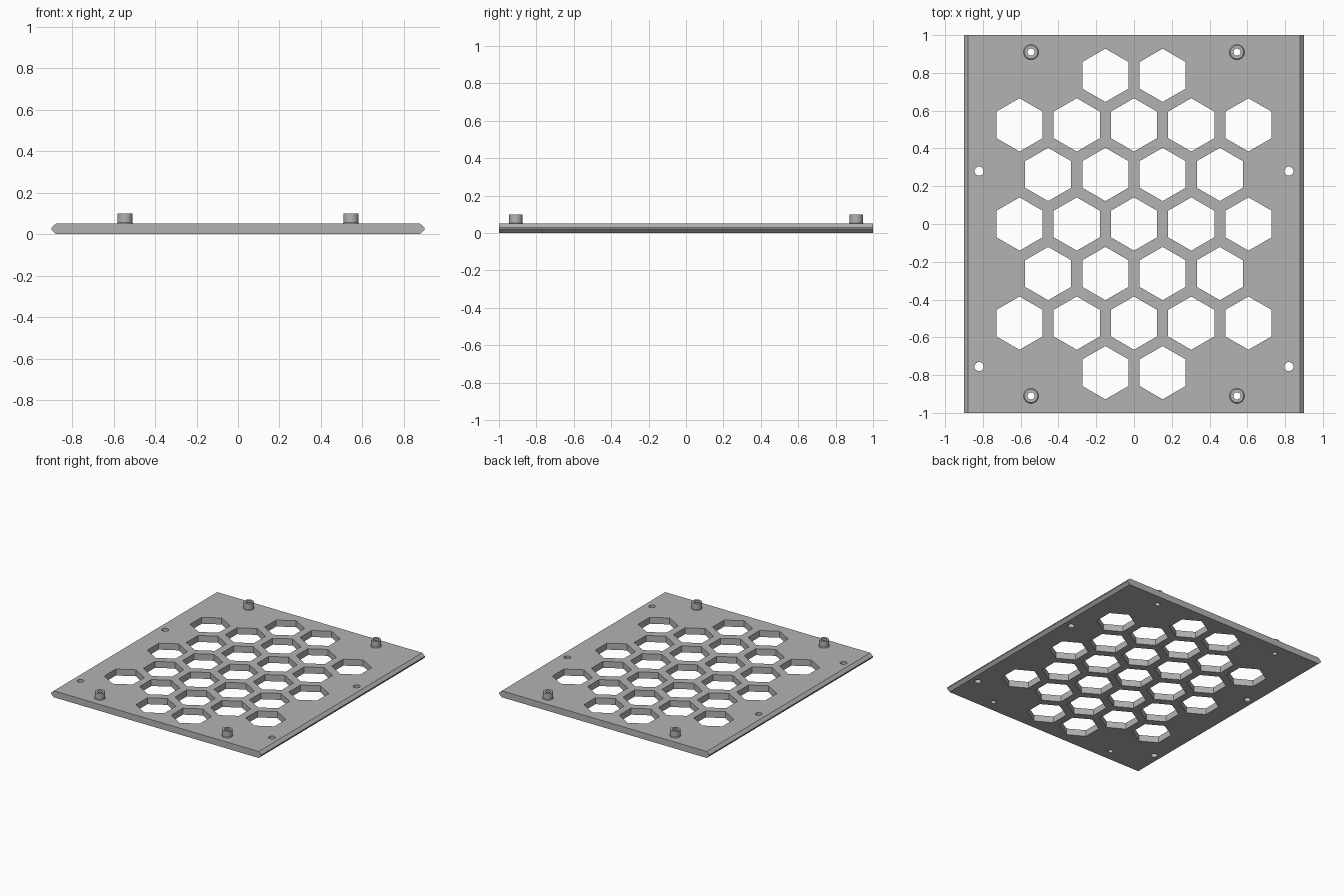
import bpy, bmesh
from math import pi, cos, sin

old = bpy.data.objects.get("Cube")
if old:
    bpy.data.objects.remove(old)

THICK = 0.05
PITCH = 0.303                 # spacing of the hexagons
ROW = PITCH * 0.866
HEX_R = 0.141

grey = bpy.data.materials.new("light_grey")
grey.use_nodes = True
COLOUR = (0.45, 0.45, 0.45, 1)
grey.diffuse_color = COLOUR
grey.node_tree.nodes["Principled BSDF"].inputs["Base Color"].default_value = COLOUR


def make_object(name, bm):
    bmesh.ops.recalc_face_normals(bm, faces=bm.faces)
    mesh = bpy.data.meshes.new(name)
    bm.to_mesh(mesh)
    bm.free()
    mesh.materials.append(grey)
    obj = bpy.data.objects.new(name, mesh)
    bpy.context.collection.objects.link(obj)
    return obj


def add_prism(bm, x, y, radius, sides, turn=0.0):
    """Upright prism that reaches through the whole plate."""
    ring = [bm.verts.new((x + radius * cos(turn + 2 * pi * i / sides),
                          y + radius * sin(turn + 2 * pi * i / sides), -0.1))
            for i in range(sides)]
    face = bm.faces.new(ring)
    top = bmesh.ops.extrude_face_region(bm, geom=[face])["geom"]
    bmesh.ops.translate(bm, vec=(0, 0, 0.3),
                        verts=[v for v in top if isinstance(v, bmesh.types.BMVert)])


# Plate: pointed side edges, drawn as a profile and extruded along y
half = [(0.878, 0), (0.9, 0.021), (0.9, 0.029), (0.878, THICK)]
profile = half + [(-x, z) for x, z in reversed(half)]
bm = bmesh.new()
end = bm.faces.new([bm.verts.new((x, -1, z)) for x, z in profile])
geom = bmesh.ops.extrude_face_region(bm, geom=[end])["geom"]
bmesh.ops.translate(bm, vec=(0, 2, 0),
                    verts=[v for v in geom if isinstance(v, bmesh.types.BMVert)])
plate = make_object("vent_plate", bm)

# Cutter: honeycomb openings, side screw holes and standoff bores
bm = bmesh.new()
for row, count in enumerate((2, 5, 4, 5, 4, 5, 2)):
    for col in range(count):
        add_prism(bm, (col - (count - 1) / 2) * PITCH, (row - 3) * ROW,
                  HEX_R, 6, pi / 6)
STANDOFFS = [(sx * 0.545, sy * 0.91) for sx in (-1, 1) for sy in (-1, 1)]
for x in (-0.82, 0.82):
    for y in (0.28, -0.755):
        add_prism(bm, x, y, 0.024, 32)
for x, y in STANDOFFS:
    add_prism(bm, x, y, 0.019, 32)
cutter = make_object("hole_cutter", bm)
cutter.hide_render = True

cut = plate.modifiers.new("holes", 'BOOLEAN')
cut.operation = 'DIFFERENCE'
cut.solver = 'EXACT'
cut.object = cutter
bpy.context.view_layer.objects.active = plate
bpy.ops.object.modifier_apply(modifier=cut.name)
bpy.data.objects.remove(cutter)

# Standoffs: hollow turned posts with a small flare at the foot
SECTION = [(0.019, THICK), (0.040, THICK), (0.036, THICK + 0.005),
           (0.036, 0.1), (0.019, 0.1)]
SEGMENTS = 32
for n, (x, y) in enumerate(STANDOFFS):
    bm = bmesh.new()
    rings = [[bm.verts.new((x + r * cos(2 * pi * i / SEGMENTS),
                            y + r * sin(2 * pi * i / SEGMENTS), z))
              for i in range(SEGMENTS)] for r, z in SECTION]
    for k, ring in enumerate(rings):
        other = rings[(k + 1) % len(rings)]
        for i in range(SEGMENTS):
            j = (i + 1) % SEGMENTS
            bm.faces.new((ring[i], ring[j], other[j], other[i]))
    make_object(f"standoff_{n + 1}", bm)

# Smooth the round walls, keep the edges sharp
for obj in bpy.context.collection.objects:
    obj.select_set(obj.name.startswith(("vent_plate", "standoff")))
bpy.ops.object.shade_smooth_by_angle(angle=pi / 9)
